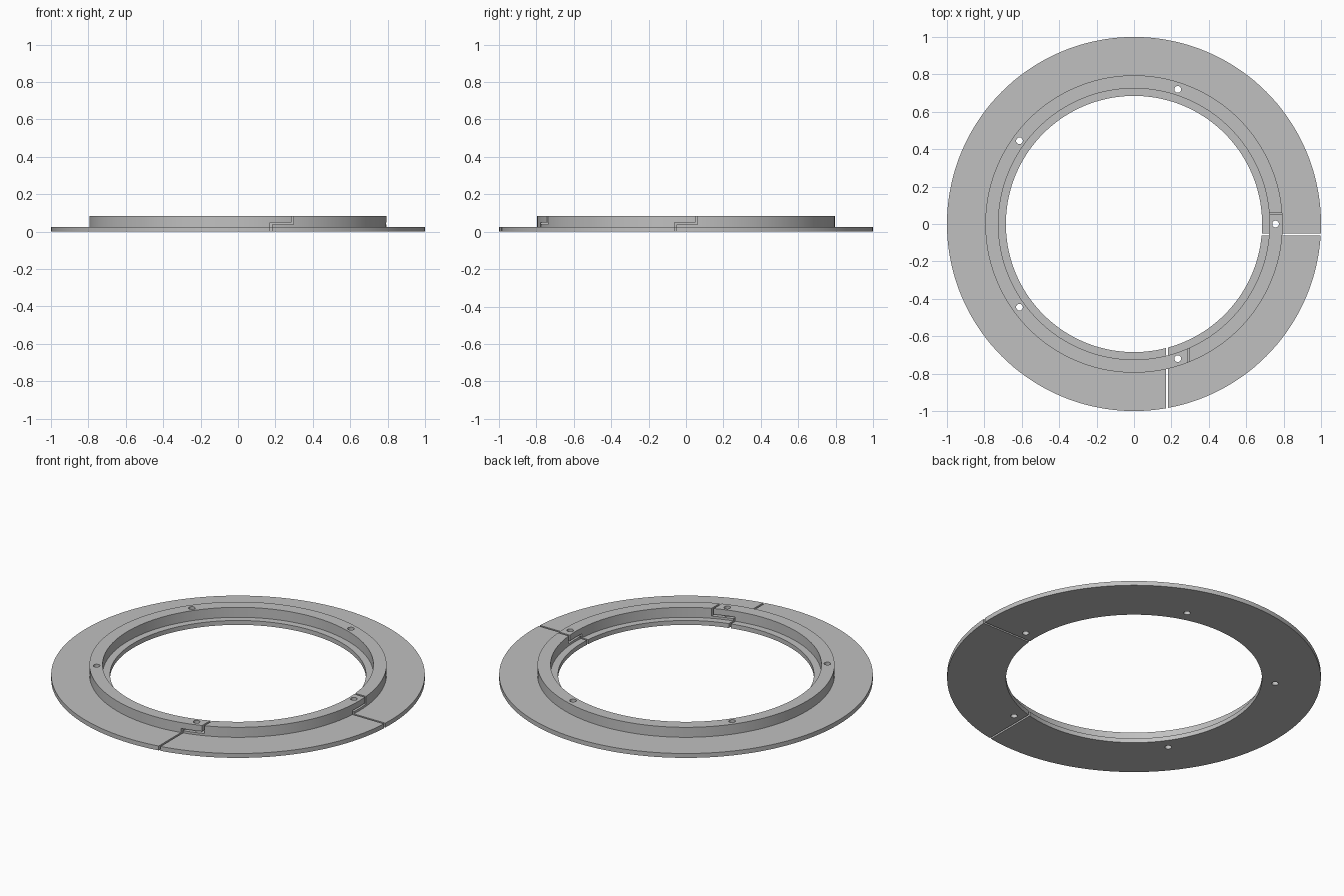
import bpy, bmesh, math

if "Cube" in bpy.data.objects:
    bpy.data.objects.remove(bpy.data.objects["Cube"])

metal = bpy.data.materials.new("light_grey")
metal.diffuse_color = (0.53, 0.53, 0.53, 1)
metal.use_nodes = True
metal.node_tree.nodes["Principled BSDF"].inputs["Base Color"].default_value = metal.diffuse_color

HOLE_R = 0.757      # radius of the bolt circle
HALF_LAP = 0.057    # half length of the lap joints
GAP = 0.011         # clearance between the two segments


def make_object(name, bm):
    bmesh.ops.recalc_face_normals(bm, faces=bm.faces)
    mesh = bpy.data.meshes.new(name)
    bm.to_mesh(mesh)
    bm.free()
    mesh.materials.append(metal)
    obj = bpy.data.objects.new(name, mesh)
    bpy.context.collection.objects.link(obj)
    return obj


def revolve(name, profile, steps):
    bm = bmesh.new()
    verts = [bm.verts.new((r, 0, z)) for r, z in profile]
    edges = [bm.edges.new((verts[i - 1], verts[i])) for i in range(len(verts))]
    bmesh.ops.spin(bm, geom=verts + edges, cent=(0, 0, 0), axis=(0, 0, 1),
                   angle=math.tau, steps=steps, use_merge=True)
    bmesh.ops.remove_doubles(bm, verts=bm.verts, dist=1e-5)
    return make_object(name, bm)


def lap_cutter(name, centre, place):
    # Thin stepped slot, extruded radially through the ring
    a, b, g = centre - HALF_LAP, centre + HALF_LAP, GAP / 2
    low, high = 0.039, 0.050
    outline = [(a - g, -0.1), (a + g, -0.1), (a + g, low), (b + g, low),
               (b + g, 0.2), (b - g, 0.2), (b - g, high), (a - g, high)]
    bm = bmesh.new()
    near = [bm.verts.new(place(t, 0.5, z)) for t, z in outline]
    far = [bm.verts.new(place(t, 1.1, z)) for t, z in outline]
    bm.faces.new(near)
    bm.faces.new(far[::-1])
    for i in range(len(outline)):
        bm.faces.new((near[i - 1], near[i], far[i], far[i - 1]))
    return make_object(name, bm)


def hole_cutter(name, angle):
    bm = bmesh.new()
    bmesh.ops.create_cone(bm, cap_ends=True, segments=24, radius1=0.018,
                          radius2=0.018, depth=0.4)
    bmesh.ops.translate(bm, verts=bm.verts, vec=(
        HOLE_R * math.cos(angle), HOLE_R * math.sin(angle), 0))
    return make_object(name, bm)


# Flanged ring: wide outer flange, raised collar, narrow inner lip
ring = revolve("ring_segment", [
    (0.685, 0), (1.0, 0), (1.0, 0.026), (0.795, 0.026),
    (0.795, 0.085), (0.725, 0.085), (0.725, 0.026), (0.685, 0.026)], 144)

# Lap joints and five bolt holes
cutters = [
    lap_cutter("front_joint_cutter", HOLE_R * math.cos(math.radians(72)),
               lambda t, d, z: (t, -d, z)),
    lap_cutter("right_joint_cutter", 0, lambda t, d, z: (d, t, z)),
]
cutters += [hole_cutter(f"hole_cutter_{i}", math.radians(72 * i)) for i in range(5)]

for cutter in cutters:
    mod = ring.modifiers.new(cutter.name, 'BOOLEAN')
    mod.operation = 'DIFFERENCE'
    mod.solver = 'EXACT'
    mod.object = cutter

bpy.context.view_layer.update()
graph = bpy.context.evaluated_depsgraph_get()
cut_mesh = bpy.data.meshes.new_from_object(ring.evaluated_get(graph))
ring.modifiers.clear()
ring.data = cut_mesh
for cutter in cutters:
    bpy.data.objects.remove(cutter)

# Split into the long and short segments
bpy.ops.object.select_all(action='DESELECT')
bpy.context.view_layer.objects.active = ring
ring.select_set(True)
bpy.ops.object.mode_set(mode='EDIT')
bpy.ops.mesh.select_all(action='SELECT')
bpy.ops.mesh.separate(type='LOOSE')
bpy.ops.object.mode_set(mode='OBJECT')

parts = sorted((o for o in bpy.context.scene.objects if o.type == 'MESH'),
               key=lambda o: -len(o.data.vertices))
for part, name in zip(parts, ("long_ring_segment", "short_ring_segment")):
    part.name = name
    part.select_set(True)
bpy.ops.object.shade_smooth_by_angle(angle=math.radians(30))
